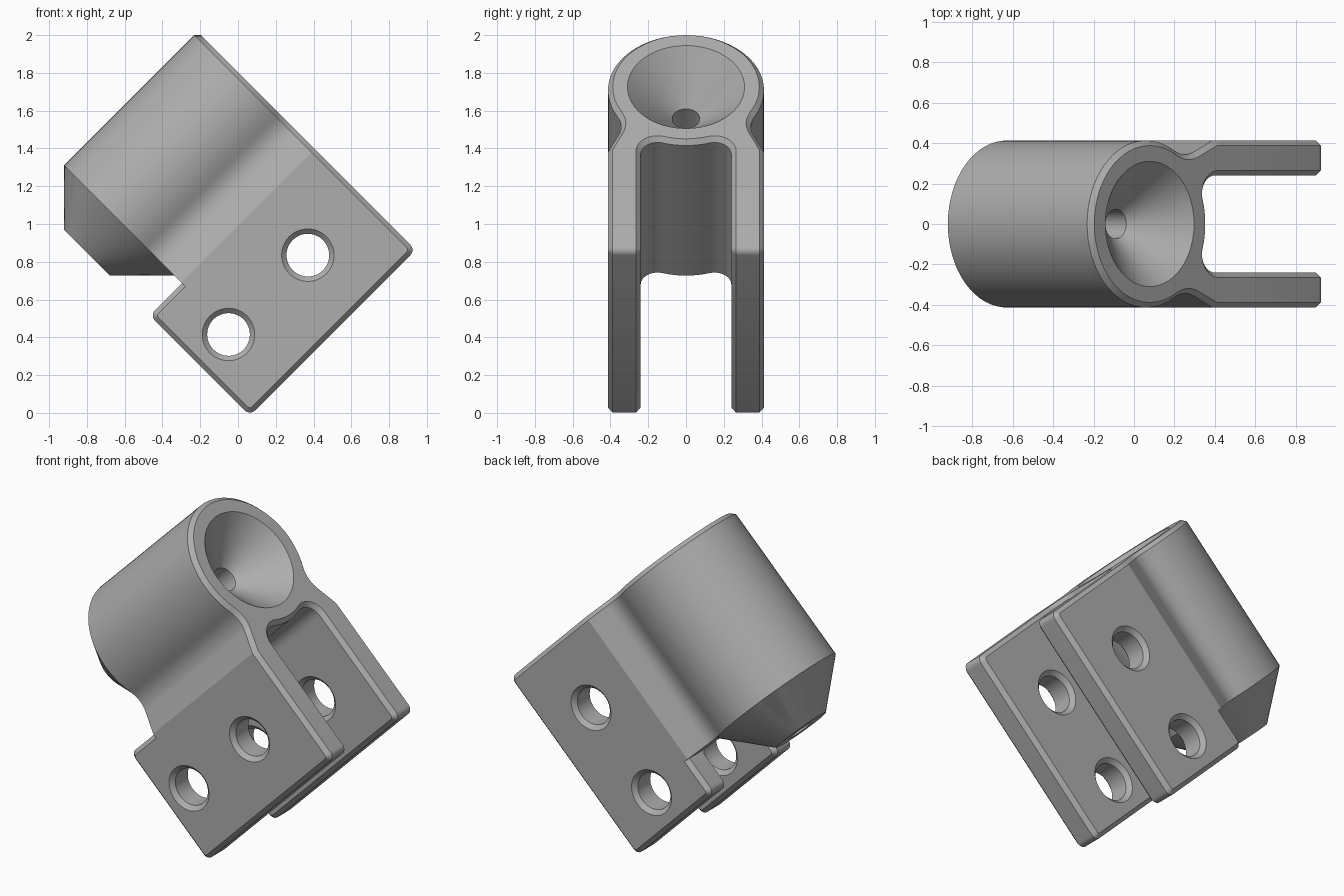
import bpy, bmesh
from math import sin, cos, pi, radians
from mathutils import Matrix, Vector

if "Cube" in bpy.data.objects:
    bpy.data.objects.remove(bpy.data.objects["Cube"], do_unlink=True)

# Upright working frame: x = along the clamp, z = barrel axis; tilted at the end
TOP, LOW, FLOOR = 1.275, 0.276, 0.034     # rim, barrel base, plate bottom
AXIS, R = -1.165, 0.413                   # barrel axis position and radius
INNER, TAB, END = 0.24, -0.695, 0.055     # plate inner face, plate start and end
CH = 0.025                                # chamfer
HOLE_X, HOLE_Z = -0.329, (0.258, 0.852)

steel = bpy.data.materials.new("plain grey")
steel.use_nodes = True
grey = (0.42, 0.42, 0.42, 1)
steel.diffuse_color = grey
steel.node_tree.nodes["Principled BSDF"].inputs["Base Color"].default_value = grey


def arc(cx, cy, r, start, stop, n):
    """Points on an arc, angles in degrees."""
    angles = [radians(start + (stop - start) * i / n) for i in range(n + 1)]
    return [(cx + r * cos(t), cy + r * sin(t)) for t in angles]


def finish(bm, name):
    bmesh.ops.recalc_face_normals(bm, faces=bm.faces)
    mesh = bpy.data.meshes.new(name)
    bm.to_mesh(mesh)
    bm.free()
    mesh.materials.append(steel)
    ob = bpy.data.objects.new(name, mesh)
    bpy.context.collection.objects.link(ob)
    return ob


def prism(name, points, direction, chamfer_start, chamfer_end):
    """Extrude an outline and chamfer the chosen rims."""
    bm = bmesh.new()
    base = bm.faces.new([bm.verts.new(p) for p in points])
    out = bmesh.ops.extrude_face_region(bm, geom=[base], use_keep_orig=True)
    cap = [f for f in out["geom"] if isinstance(f, bmesh.types.BMFace)][0]
    bmesh.ops.translate(bm, verts=cap.verts, vec=direction)
    bmesh.ops.recalc_face_normals(bm, faces=bm.faces)
    rim = list(base.edges) * chamfer_start + list(cap.edges) * chamfer_end
    bmesh.ops.bevel(bm, geom=rim, offset=CH, segments=1, affect='EDGES',
                    clamp_overlap=False)
    return finish(bm, name)


def lathe(name, profile, matrix, sides=64):
    """Spin (radius, height) points around z; ends are capped."""
    bm = bmesh.new()
    rings = [[bm.verts.new((r * cos(2 * pi * i / sides), r * sin(2 * pi * i / sides), h))
              for i in range(sides)] for r, h in profile]
    for lower, upper in zip(rings, rings[1:]):
        for i in range(sides):
            j = (i + 1) % sides
            bm.faces.new((lower[i], lower[j], upper[j], upper[i]))
    bm.faces.new(rings[0])
    bm.faces.new(rings[-1])
    bm.transform(matrix)
    return finish(bm, name)


def combine(target, other, operation):
    mod = target.modifiers.new(operation, 'BOOLEAN')
    mod.operation, mod.object, mod.solver = operation, other, 'EXACT'
    bpy.context.view_layer.objects.active = target
    bpy.ops.object.modifier_apply(modifier=mod.name)
    bpy.data.objects.remove(other, do_unlink=True)


# Barrel with necked shoulders and the curved back of the slot
step = 360 / 64
half = arc(AXIS, 0, R, 180, 11 * step, 21)
p0, p1, p2 = Vector(half[-1]), Vector((-0.90, 0.327)), Vector((-0.83, 0.357))
for i in range(1, 11):
    t = i / 10
    half.append(tuple(p0 * (1 - t) ** 2 + p1 * 2 * t * (1 - t) + p2 * t * t))
half += [(-0.70, R), (-0.5, R), (-0.5, INNER)]
half += arc(-0.685, 0.15, 0.09, 90, 197.35, 10)
half += arc(AXIS, 0, R, 17.35, 0, 5)[1:]
outline = half + [(x, -y) for x, y in reversed(half[1:-1])]
bracket = prism("bracket", [(x, y, LOW) for x, y in outline],
                (0, 0, TOP - LOW), False, True)

# Tapered nose under the barrel
barrel_axis = Matrix.Translation((AXIS, 0, 0))
combine(bracket, lathe("nose", [(0.172, 0.035), (R, LOW), (0.3, 0.5)], barrel_axis), 'UNION')

# Two side plates with rounded corners
r = 0.04
corners = [(END - r, TOP - r, 0), (TAB + r, TOP - r, 90),
           (TAB + r, FLOOR + r, 180), (END - r, FLOOR + r, 270)]
plate = [p for x, z, a in corners for p in arc(x, z, r, a, a + 90, 6)]
for side in (1, -1):
    ob = prism("side_plate", [(x, side * INNER, z) for x, z in plate],
               (0, side * (R - INNER), 0), True, True)
    combine(bracket, ob, 'UNION')

# Funnel and bore down the barrel
funnel = [(0.073, -0.1), (0.073, TOP - 0.237), (0.31, TOP), (0.33, TOP + 0.02)]
combine(bracket, lathe("funnel", funnel, barrel_axis), 'DIFFERENCE')

# Countersunk bolt holes through both plates
bore, wide = 0.113, 0.139
hole = [(wide + 0.02, R + 0.02), (wide, R), (bore, R - CH), (bore, INNER + CH), (wide, INNER)]
hole += [(rad, -h) for rad, h in reversed(hole)]
for z in HOLE_Z:
    place = Matrix.Translation((HOLE_X, 0, z)) @ Matrix.Rotation(pi / 2, 4, 'X')
    combine(bracket, lathe("bolt_hole", hole, place, 48), 'DIFFERENCE')

# Tilt the finished bracket
bracket.data.transform(Matrix.Rotation(pi / 4, 4, 'Y'))
bpy.ops.object.select_all(action='DESELECT')
bracket.select_set(True)
bpy.context.view_layer.objects.active = bracket
bpy.ops.object.shade_smooth_by_angle(angle=radians(20))
